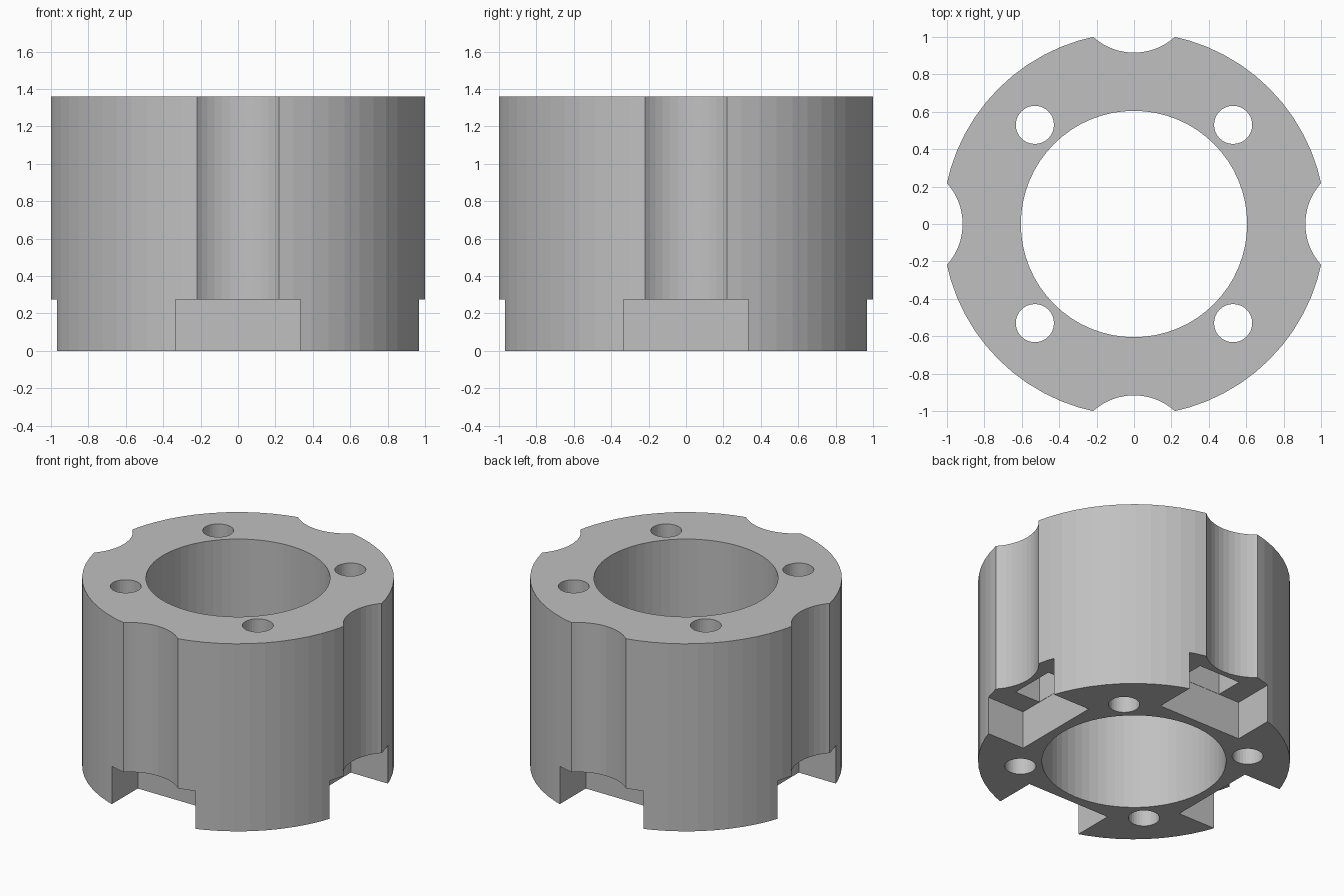
import bpy
import math
from mathutils import Matrix

HEIGHT = 1.36
NOTCH_TOP = 0.275

default = bpy.data.objects.get("Cube")
if default:
    bpy.data.objects.remove(default, do_unlink=True)


def cylinder(name, radius, x, y, z0, z1, sides):
    bpy.ops.mesh.primitive_cylinder_add(
        vertices=sides, radius=radius, depth=z1 - z0, location=(x, y, (z0 + z1) / 2))
    bpy.context.object.name = name
    return bpy.context.object


def box(name, x0, x1, y0, y1, z0, z1):
    bpy.ops.mesh.primitive_cube_add(
        size=1, location=((x0 + x1) / 2, (y0 + y1) / 2, (z0 + z1) / 2))
    ob = bpy.context.object
    ob.name = name
    ob.scale = (x1 - x0, y1 - y0, z1 - z0)
    return ob


def cut(target, cutter):
    """Subtract the cutter from the target and remove it."""
    mod = target.modifiers.new("cut", "BOOLEAN")
    mod.operation = "DIFFERENCE"
    mod.solver = "EXACT"
    mod.object = cutter
    bpy.context.view_layer.objects.active = target
    bpy.ops.object.modifier_apply(modifier=mod.name)
    bpy.data.objects.remove(cutter, do_unlink=True)


# Ring body with its central bore
body = cylinder("ring_body", 1.0245, 0, 0, 0, HEIGHT, 64)
cut(body, cylinder("bore", 0.605, 0, 0, -0.1, HEIGHT + 0.1, 64))

for i in range(4):
    turn = Matrix.Rotation(i * math.pi / 2, 4, "Z")
    # Side groove, foot notch, pocket above the notch, bolt hole
    cutters = [
        cylinder("groove", 0.327, 0, 1.243, -0.1, HEIGHT + 0.1, 48),
        box("notch", -0.335, 0.335, 0.67, 1.2, -0.1, NOTCH_TOP),
        box("pocket", -0.167, 0.167, 0.672, 0.875, 0.2, 0.7),
        cylinder("bolt_hole", 0.102, 0.53, 0.53, -0.1, HEIGHT + 0.1, 32),
    ]
    bpy.context.view_layer.update()
    for cutter in cutters:
        cutter.matrix_world = turn @ cutter.matrix_world
        cut(body, cutter)

# Plain grey finish
grey = bpy.data.materials.new("light_grey")
grey.use_nodes = True
colour = (0.53, 0.53, 0.53, 1)
grey.diffuse_color = colour
grey.node_tree.nodes["Principled BSDF"].inputs["Base Color"].default_value = colour
body.data.materials.clear()
body.data.materials.append(grey)
for face in body.data.polygons:
    face.material_index = 0
    face.use_smooth = False
